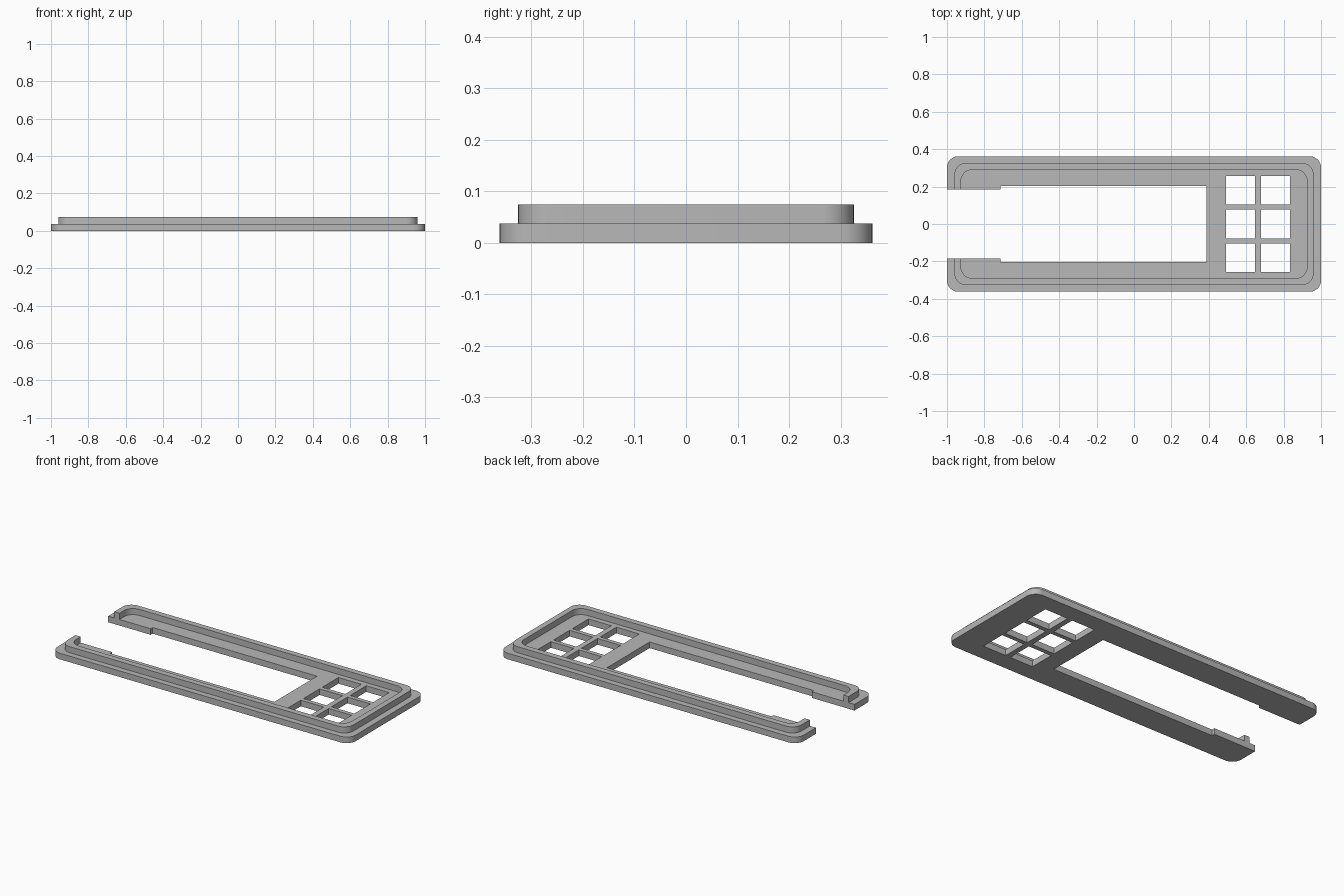
import bpy
import bmesh
import math

cube = bpy.data.objects.get("Cube")
if cube:
    bpy.data.objects.remove(cube, do_unlink=True)

STEP = 0.037          # height of the plate and of the rim
SLOT = 0.185          # half width of the open slot end
RADIUS = 0.06

grey = bpy.data.materials.new("plain_grey")
grey.use_nodes = True
colour = (0.48, 0.48, 0.48, 1)
grey.diffuse_color = colour
grey.node_tree.nodes["Principled BSDF"].inputs["Base Color"].default_value = colour


def open_frame(hx, hy, segments=8):
    """Rounded rectangle path, clockwise, open at the slot on the -x end."""
    path = [(-hx, SLOT)]
    for sx, sy, start in ((-1, 1, 180), (1, 1, 90), (1, -1, 0), (-1, -1, -90)):
        for i in range(segments + 1):
            a = math.radians(start - 90 * i / segments)
            path.append((sx * (hx - RADIUS) + RADIUS * math.cos(a),
                         sy * (hy - RADIUS) + RADIUS * math.sin(a)))
    return path + [(-hx, -SLOT)]


def flat_part(name, loops, bottom):
    """Fill closed loops (inner ones become holes) and give them thickness."""
    curve = bpy.data.curves.new(name, "CURVE")
    curve.dimensions = "2D"
    curve.fill_mode = "BOTH"
    curve.extrude = STEP / 2
    for loop in loops:
        spline = curve.splines.new("POLY")
        spline.points.add(len(loop) - 1)
        for point, (x, y) in zip(spline.points, loop):
            point.co = (x, y, 0, 1)
        spline.use_cyclic_u = True
    temp = bpy.data.objects.new(name + "_outline", curve)
    bpy.context.collection.objects.link(temp)
    bpy.context.view_layer.update()
    mesh = bpy.data.meshes.new_from_object(
        temp.evaluated_get(bpy.context.evaluated_depsgraph_get()))
    bpy.data.objects.remove(temp, do_unlink=True)

    bm = bmesh.new()
    bm.from_mesh(mesh)
    bmesh.ops.remove_doubles(bm, verts=bm.verts, dist=0.0002)
    bmesh.ops.translate(bm, verts=bm.verts, vec=(0, 0, bottom + STEP / 2))
    bmesh.ops.recalc_face_normals(bm, faces=bm.faces)
    bm.to_mesh(mesh)
    bm.free()
    mesh.name = name
    mesh.materials.clear()
    mesh.materials.append(grey)
    obj = bpy.data.objects.new(name, mesh)
    bpy.context.collection.objects.link(obj)
    bpy.ops.object.select_all(action="DESELECT")
    obj.select_set(True)
    bpy.context.view_layer.objects.active = obj
    bpy.ops.object.shade_smooth_by_angle(angle=math.radians(30))
    return obj


# Base plate: stepped slot open at -x, and a grid of six windows
slot = [(-0.715, -SLOT), (-0.715, -0.204), (0.387, -0.204),
        (0.387, 0.204), (-0.715, 0.204), (-0.715, SLOT)]
loops = [open_frame(1, 0.362) + slot]
for cx in (0.57, 0.757):
    for cy in (-0.18, 0, 0.18):
        h = 0.077
        loops.append([(cx - h, cy - h), (cx + h, cy - h),
                      (cx + h, cy + h), (cx - h, cy + h)])
flat_part("base_plate", loops, 0)

# Raised rim set in from the plate edge
flat_part("raised_rim",
          [open_frame(0.96, 0.326) + open_frame(0.925, 0.29)[::-1]], STEP)
